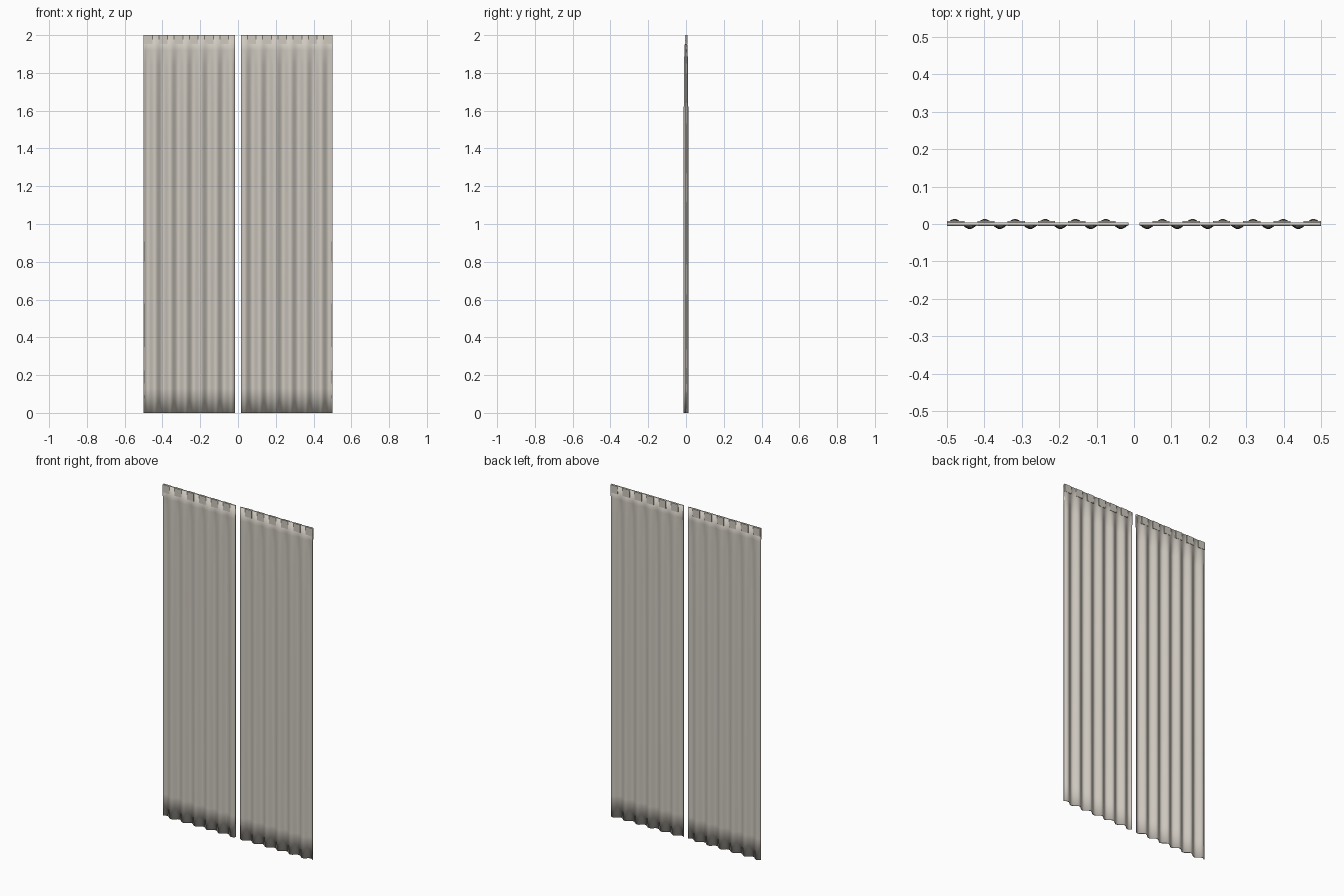
import bpy, bmesh, math

if "Cube" in bpy.data.objects:
    bpy.data.objects.remove(bpy.data.objects["Cube"])

INNER, OUTER, FOLDS = 0.015, 0.5, 6
PITCH = (OUTER - INNER) / FOLDS
COLS = FOLDS * 16
# (height, fold depth, half thickness): flat heading at the top, deeper folds below
ROWS = [(0, 0.0115, 0.002), (0.13, 0.0115, 0.002), (0.26, 0.0115, 0.002),
        (0.7, 0.0105, 0.002), (1.2, 0.0105, 0.002), (1.6, 0.010, 0.002),
        (1.84, 0.009, 0.002), (1.92, 0.005, 0.003), (2.0, 0.0, 0.0045)]

mat = bpy.data.materials.new("linen")
mat.diffuse_color = (0.62, 0.58, 0.52, 1)
mat.use_nodes = True
mat.node_tree.nodes["Principled BSDF"].inputs["Base Color"].default_value = mat.diffuse_color


def finish(bm, name, smooth):
    bmesh.ops.recalc_face_normals(bm, faces=bm.faces[:])
    for f in bm.faces:
        f.smooth = smooth
    me = bpy.data.meshes.new(name)
    bm.to_mesh(me)
    bm.free()
    me.materials.append(mat)
    ob = bpy.data.objects.new(name, me)
    bpy.context.collection.objects.link(ob)


def curtain(name, side):
    # closed pleated sheet: each row is a ring around front and back
    bm = bmesh.new()
    rings = []
    for z, amp, t in ROWS:
        front, back = [], []
        for i in range(COLS + 1):
            u = i / COLS
            x = side * (OUTER - u * (OUTER - INNER))
            y = amp * math.sin(u * FOLDS * 2 * math.pi)
            front.append(bm.verts.new((x, y - t, z)))
            back.append(bm.verts.new((x, y + t, z)))
        rings.append((front, back))
    for (f0, b0), (f1, b1) in zip(rings, rings[1:]):
        loop0, loop1 = f0 + b0[::-1], f1 + b1[::-1]
        n = len(loop0)
        for i in range(n):
            j = (i + 1) % n
            bm.faces.new((loop0[i], loop0[j], loop1[j], loop1[i]))
    for f, b in (rings[0], rings[-1]):
        for i in range(COLS):
            bm.faces.new((f[i], f[i + 1], b[i + 1], b[i]))
    finish(bm, name, True)


def tabs(name, side):
    # heading tabs, one per fold
    bm = bmesh.new()
    for k in range(FOLDS):
        x = side * (OUTER - 0.0235 - k * PITCH)
        r = bmesh.ops.create_cube(bm, size=1)
        bmesh.ops.scale(bm, vec=(0.046, 0.013, 0.047), verts=r["verts"])
        bmesh.ops.translate(bm, vec=(x, 0.001, 1.9765), verts=r["verts"])
    finish(bm, name, False)


for label, side in (("left", -1), ("right", 1)):
    curtain(label + "_curtain", side)
    tabs(label + "_heading_tabs", side)
